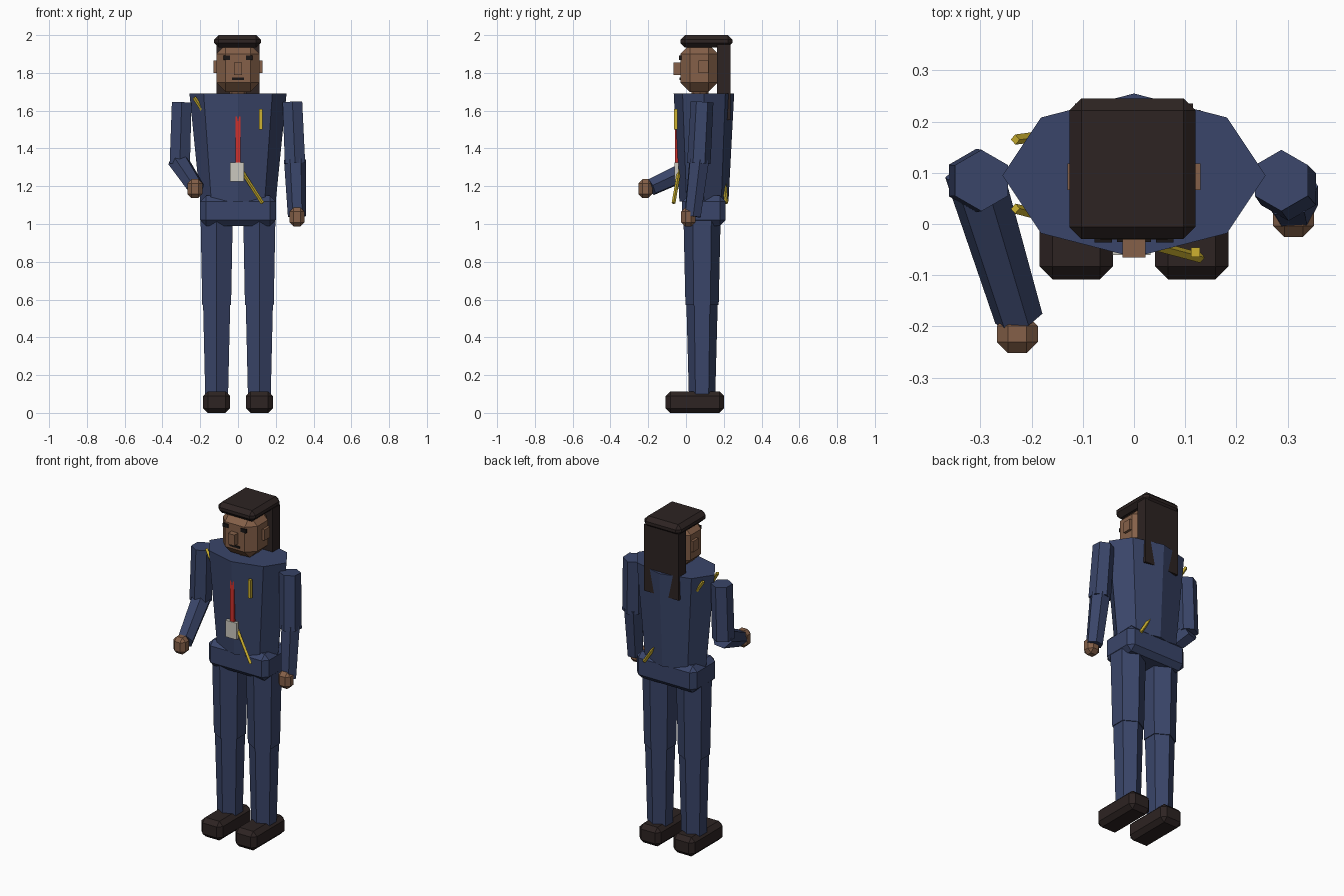
import bpy, bmesh
from mathutils import Vector, Matrix

cube = bpy.data.objects.get("Cube")
if cube:
    bpy.data.objects.remove(cube, do_unlink=True)


def material(name, r, g, b):
    m = bpy.data.materials.new(name)
    m.use_nodes = True
    m.diffuse_color = (r, g, b, 1)
    bsdf = m.node_tree.nodes["Principled BSDF"]
    bsdf.inputs["Base Color"].default_value = (r, g, b, 1)
    bsdf.inputs["Roughness"].default_value = 0.9
    return m


navy = material("navy cloth", 0.042, 0.060, 0.142)
skin = material("brown skin", 0.235, 0.118, 0.066)
hair = material("dark hair", 0.026, 0.017, 0.016)
leather = material("dark leather", 0.026, 0.017, 0.016)
black = material("black", 0.010, 0.008, 0.008)
gold = material("gold", 0.62, 0.45, 0.03)
red = material("red", 0.62, 0.03, 0.025)
white = material("off white", 0.60, 0.58, 0.52)


def finish(name, bm, mat):
    mesh = bpy.data.meshes.new(name)
    bm.to_mesh(mesh)
    bm.free()
    mesh.materials.append(mat)
    ob = bpy.data.objects.new(name, mesh)
    bpy.context.collection.objects.link(ob)
    return ob


def box(name, center, size, mat, bevel=0):
    """Box, optionally with chamfered edges."""
    bm = bmesh.new()
    bmesh.ops.create_cube(bm, size=1, matrix=Matrix.Diagonal((*size, 1)))
    if bevel:
        bmesh.ops.bevel(bm, geom=bm.edges[:], offset=bevel, segments=1, affect='EDGES')
    bmesh.ops.translate(bm, verts=bm.verts, vec=center)
    return finish(name, bm, mat)


def limb(name, start, end, r1, r2, mat, sides=6):
    """Tapered prism running from start to end."""
    a, b = Vector(start), Vector(end)
    turn = Vector((0, 0, 1)).rotation_difference(b - a).to_matrix().to_4x4()
    bm = bmesh.new()
    bmesh.ops.create_cone(bm, cap_ends=True, segments=sides, radius1=r1, radius2=r2,
                          depth=(b - a).length)
    # one corner of the section faces front
    spin = Matrix.Rotation(1.5707963, 4, 'Z')
    if not any(abs(v.co.x) < 1e-4 for v in bm.verts):
        bmesh.ops.transform(bm, matrix=spin, verts=bm.verts)
    bmesh.ops.transform(bm, matrix=Matrix.Translation((a + b) / 2) @ turn, verts=bm.verts)
    return finish(name, bm, mat)


# Torso: eight-sided, oval, narrowing to the waist
bm = bmesh.new()
bmesh.ops.create_cone(bm, cap_ends=True, segments=8, radius1=1, radius2=1, depth=1)
for v in bm.verts:
    rx, ry, z = (0.257, 0.16, 1.69) if v.co.z > 0 else (0.2, 0.13, 1.12)
    v.co = (v.co.x * rx, 0.095 + v.co.y * ry, z)
finish("torso", bm, navy)
box("hips", (0, 0.095, 1.07), (0.40, 0.23, 0.16), navy, 0.03)

# Legs and shoes
for side, s in (("left", 1), ("right", -1)):
    x = 0.113 * s
    limb(side + "_thigh", (x, 0.085, 0.57), (x, 0.085, 1.02), 0.088, 0.098, navy)
    limb(side + "_shin", (x, 0.085, 0.10), (x, 0.085, 0.58), 0.070, 0.083, navy)
    box(side + "_shoe", (x, 0.047, 0.057), (0.143, 0.31, 0.115), leather, 0.025)

# Arms: left hangs down, right is bent forward
arms = (
    ("left", (0.288, 0.085, 1.645), (0.302, 0.068, 1.32), (0.312, 0.035, 1.04),
     (0.312, 0.012, 1.037)),
    ("right", (-0.298, 0.085, 1.645), (-0.308, 0.085, 1.32), (-0.225, -0.185, 1.195),
     (-0.228, -0.215, 1.187)),
)
for side, shoulder, elbow, wrist, hand in arms:
    limb(side + "_upper_arm", elbow, shoulder, 0.062, 0.060, navy)
    bend = Vector(elbow) + (Vector(elbow) - Vector(wrist)).normalized() * 0.02
    limb(side + "_forearm", bend, wrist, 0.058, 0.048, navy)
    box(side + "_hand", hand, (0.08, 0.075, 0.10), skin, 0.022)

# Neck and head
limb("neck", (0, 0.075, 1.66), (0, 0.075, 1.74), 0.045, 0.045, skin, 8)
box("head", (0, 0.07, 1.825), (0.23, 0.20, 0.25), skin, 0.05)
box("nose", (0, -0.04, 1.822), (0.044, 0.05, 0.065), skin)
box("mouth", (0, -0.03, 1.770), (0.066, 0.01, 0.013), black)
for side, s in (("left", 1), ("right", -1)):
    box(side + "_ear", (0.118 * s, 0.092, 1.833), (0.024, 0.052, 0.065), skin)
    box(side + "_eye", (0.060 * s, -0.03, 1.880), (0.034, 0.012, 0.022), black)

# Hair: cap on top and a long panel down the back
box("hair_cap", (-0.003, 0.108, 1.967), (0.247, 0.275, 0.066), hair, 0.024)
box("back_hair", (0, 0.20, 1.75), (0.23, 0.07, 0.40), hair)

# Chest details: tie, badge, breast bar and two shoulder cords
box("tie", (0, -0.045, 1.43), (0.024, 0.024, 0.28), red)
box("badge", (-0.005, -0.05, 1.275), (0.074, 0.022, 0.10), white)
box("breast_bar", (0.12, -0.055, 1.555), (0.018, 0.018, 0.11), gold)
limb("front_cord", (0.130, -0.066, 1.11), (-0.232, 0.03, 1.67), 0.010, 0.010, gold, 4)
limb("back_cord", (0.130, 0.213, 1.11), (-0.232, 0.165, 1.67), 0.010, 0.010, gold, 4)
